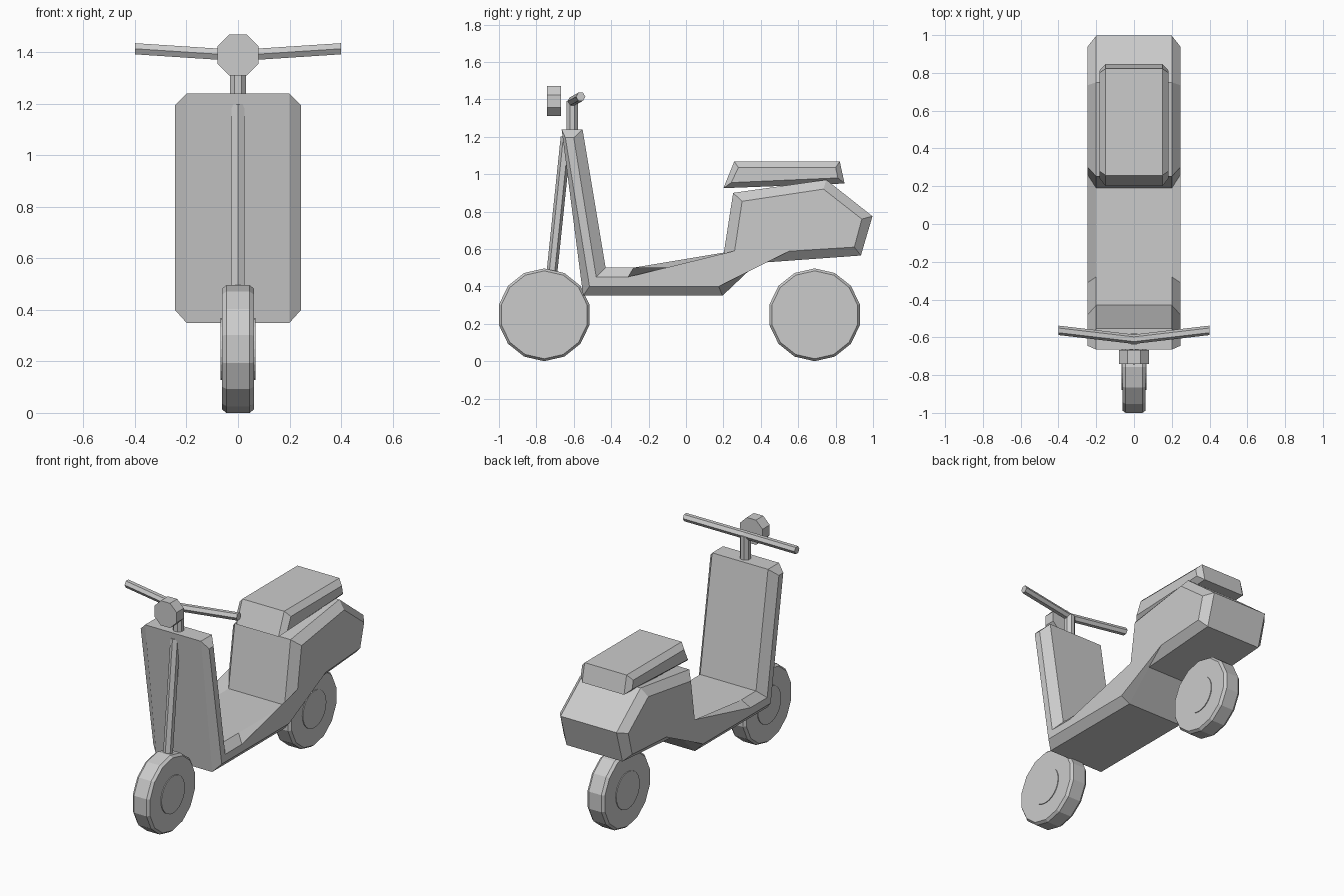
import bpy, bmesh, math
from mathutils import Vector

if "Cube" in bpy.data.objects:
    bpy.data.objects.remove(bpy.data.objects["Cube"])

grey = bpy.data.materials.new("plain grey")
grey.diffuse_color = (0.6, 0.6, 0.6, 1)
grey.use_nodes = True
grey.node_tree.nodes["Principled BSDF"].inputs["Base Color"].default_value = grey.diffuse_color


def loft(name, rings):
    """Skin equal-length rings of points and cap both ends."""
    bm = bmesh.new()
    vs = [[bm.verts.new(p) for p in r] for r in rings]
    n = len(vs[0])
    for a, b in zip(vs, vs[1:]):
        for i in range(n):
            j = (i + 1) % n
            bm.faces.new((a[i], a[j], b[j], b[i]))
    bm.faces.new(vs[0][::-1])
    bm.faces.new(vs[-1])
    bmesh.ops.recalc_face_normals(bm, faces=bm.faces)
    me = bpy.data.meshes.new(name)
    bm.to_mesh(me)
    bm.free()
    me.materials.append(grey)
    ob = bpy.data.objects.new(name, me)
    bpy.context.collection.objects.link(ob)
    return ob


def slab(name, outer, inner, x_outer, x_inner):
    """Side profile (y, z) widened in x with chamfered sides."""
    layers = ((-x_inner, inner), (-x_outer, outer), (x_outer, outer), (x_inner, inner))
    return loft(name, [[(x, y, z) for y, z in prof] for x, prof in layers])


def ring(c, u, v, r, n, start=0.0):
    """Regular polygon around c in the plane of u and v."""
    c, u, v = Vector(c), Vector(u), Vector(v)
    return [c + r * (math.cos(start + math.tau * i / n) * u +
                     math.sin(start + math.tau * i / n) * v) for i in range(n)]


X, Y, Z = (1, 0, 0), (0, 1, 0), (0, 0, 1)

# body: leg shield, floor and rear housing in one profile
slab("body",
     [(-.665, 1.24), (-.553, 1.24), (-.43, .50), (-.28, .50), (.19, .50), (.252, .90),
      (.75, .97), (.997, .775), (.935, .565), (.38, .525), (.195, .35), (-.55, .35)],
     [(-.645, 1.195), (-.60, 1.195), (-.48, .45), (-.31, .45), (.26, .59), (.30, .855),
      (.735, .92), (.94, .76), (.90, .61), (.55, .588), (.174, .40), (-.516, .40)],
     .20, .245)

# seat
slab("seat",
     [(.20, .925), (.848, .95), (.822, 1.068), (.258, 1.068)],
     [(.242, .955), (.812, .98), (.80, 1.035), (.28, 1.035)],
     .15, .183)

# wheels with slightly raised hubs
for name, y in (("front", -.758), ("rear", .688)):
    loft(name + "_wheel", [ring((x, y, .248), Z, Y, r, 14) for x, r in
                           ((-.062, .235), (-.045, .248), (.045, .248), (.062, .235))])
    loft(name + "_hub", [ring((x, y, .248), Z, Y, .12, 24) for x in (-.067, .067)])

# fork and steering column
loft("front_fork", [ring(c, Y, X, .029, 6) for c in ((0, -.735, .30), (0, -.641, 1.2))])
loft("steering_column", [ring((0, -.608, z), Y, X, .034, 8, math.pi / 8)
                         for z in (1.2, 1.39)])

# swept handlebar
loft("handlebar", [ring(c, Y, Z, .025, 6) for c in
                   ((-.4, -.563, 1.414), (0, -.61, 1.388), (.4, -.563, 1.414))])

# headlamp
loft("headlamp", [ring((0, y, 1.39), X, Z, .0866, 8, math.pi / 8) for y in (-.742, -.668)])
